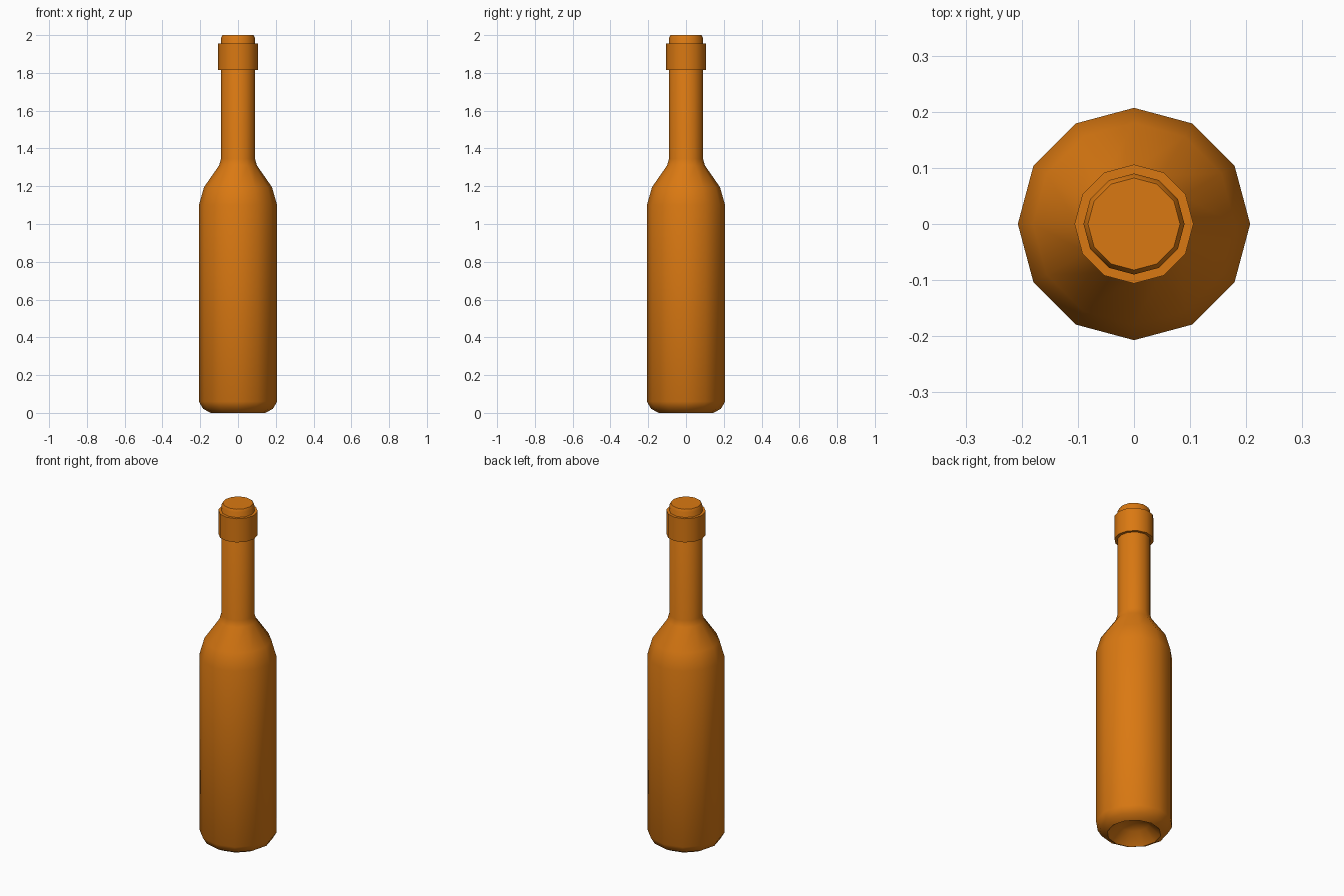
import bpy, bmesh
from math import cos, sin, pi, radians

if "Cube" in bpy.data.objects:
    bpy.data.objects.remove(bpy.data.objects["Cube"])

SIDES = 12

glass = bpy.data.materials.new("amber")
glass.diffuse_color = (0.70, 0.19, 0.006, 1)
glass.use_nodes = True
glass.node_tree.nodes["Principled BSDF"].inputs["Base Color"].default_value = glass.diffuse_color


def lathe(name, profile, closed=False):
    """Revolve (radius, z) points around z; radius 0 becomes a pole."""
    bm = bmesh.new()
    rings = []
    for r, z in profile:
        if r == 0:
            rings.append([bm.verts.new((0, 0, z))] * SIDES)
        else:
            rings.append([bm.verts.new((r * cos(2 * pi * i / SIDES), r * sin(2 * pi * i / SIDES), z))
                          for i in range(SIDES)])
    pairs = list(zip(rings, rings[1:]))
    if closed:
        pairs.append((rings[-1], rings[0]))
    for a, b in pairs:
        for i in range(SIDES):
            j = (i + 1) % SIDES
            bm.faces.new(dict.fromkeys((a[i], a[j], b[j], b[i])))
    bmesh.ops.recalc_face_normals(bm, faces=bm.faces)
    mesh = bpy.data.meshes.new(name)
    bm.to_mesh(mesh)
    bm.free()
    mesh.materials.append(glass)
    obj = bpy.data.objects.new(name, mesh)
    bpy.context.collection.objects.link(obj)
    bpy.ops.object.select_all(action='DESELECT')
    obj.select_set(True)
    bpy.context.view_layer.objects.active = obj
    bpy.ops.object.shade_smooth_by_angle(angle=radians(40))
    return obj


# Bottle: hollow punt underneath, body, shoulder, neck and capped mouth
lathe("bottle", [
    (0, 0.08), (0.08, 0.06), (0.145, 0),
    (0.185, 0.022), (0.207, 0.06),
    (0.207, 1.10), (0.18, 1.195),
    (0.10, 1.31), (0.09, 1.345),
    (0.09, 1.985), (0.082, 2.0), (0, 2.0),
])

# Raised collar around the mouth
lathe("collar", [(0.088, 1.815), (0.106, 1.815), (0.106, 1.955), (0.088, 1.955)], closed=True)
